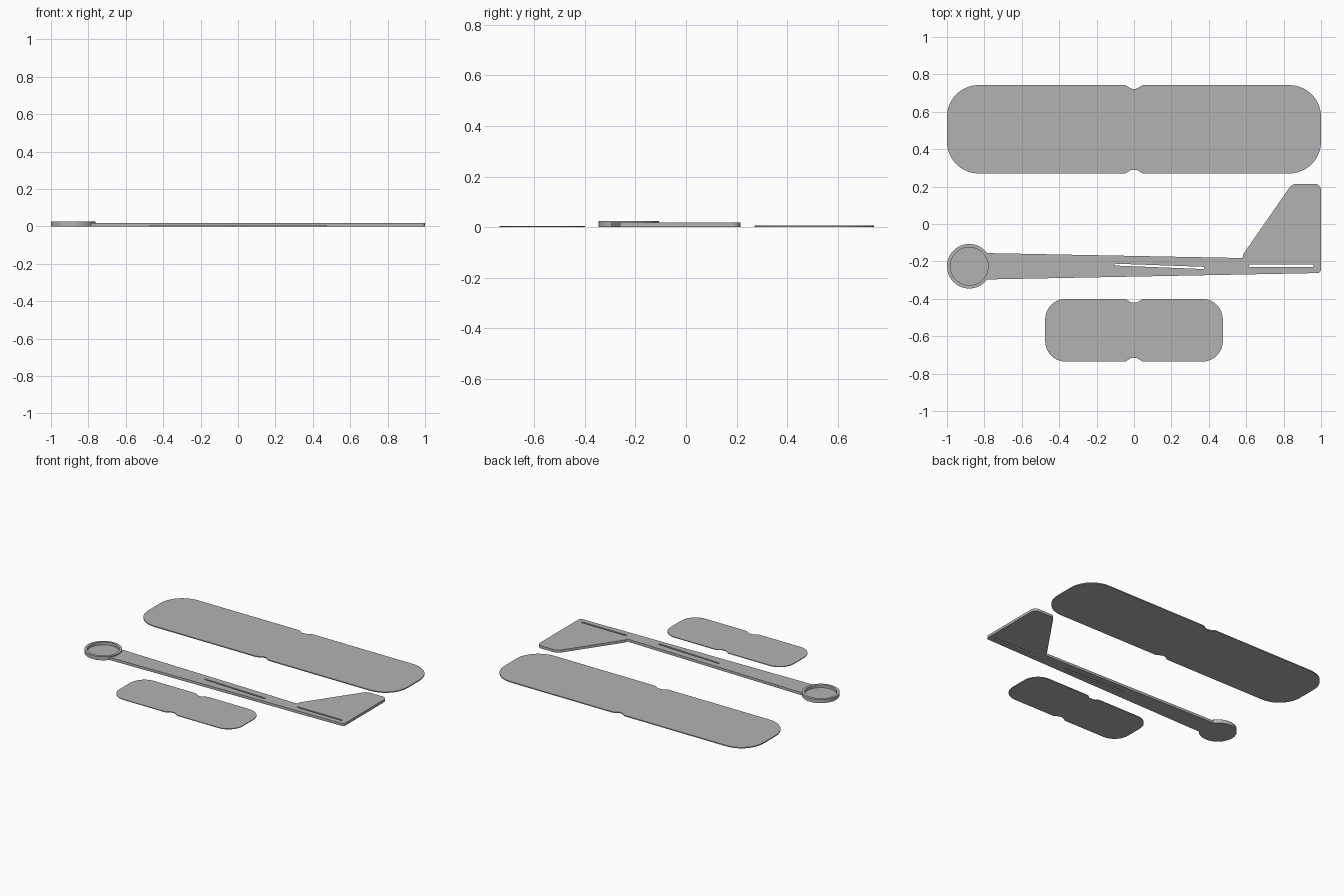
import bpy, bmesh
from math import cos, sin, tan, pi, sqrt, atan2
from mathutils import Vector, Matrix

default_cube = bpy.data.objects.get("Cube")
if default_cube:
    bpy.data.objects.remove(default_cube, do_unlink=True)

grey = bpy.data.materials.new("light grey")
grey.use_nodes = True
colour = (0.45, 0.45, 0.45, 1)
grey.diffuse_color = colour
grey.node_tree.nodes["Principled BSDF"].inputs["Base Color"].default_value = colour


def rounded(corners, steps=10):
    """Turn (x, y, radius) corners into an outline with filleted corners."""
    outline = []
    for i, (x, y, radius) in enumerate(corners):
        here = Vector((x, y))
        if radius == 0:
            outline.append(here)
            continue
        before = (Vector(corners[i - 1][:2]) - here).normalized()
        after = (Vector(corners[(i + 1) % len(corners)][:2]) - here).normalized()
        half = before.angle(after) / 2
        centre = here + (before + after).normalized() * radius / sin(half)
        start = here + before * radius / tan(half) - centre
        end = here + after * radius / tan(half) - centre
        sweep = start.angle_signed(end)
        for k in range(steps + 1):
            turn = Matrix.Rotation(-sweep * k / steps, 2)
            outline.append(centre + turn @ start)
    return outline


def finish(obj):
    """Weld, orient, colour and shade a part."""
    bm = bmesh.new()
    bm.from_mesh(obj.data)
    bmesh.ops.remove_doubles(bm, verts=bm.verts, dist=0.0001)
    bmesh.ops.recalc_face_normals(bm, faces=bm.faces)
    bm.to_mesh(obj.data)
    bm.free()
    obj.data.materials.clear()
    obj.data.materials.append(grey)
    bpy.ops.object.select_all(action='DESELECT')
    obj.select_set(True)
    bpy.context.view_layer.objects.active = obj
    bpy.ops.object.shade_smooth_by_angle()


def plate(name, outlines, thickness):
    """Flat sheet standing on the ground; inner outlines become slots."""
    curve = bpy.data.curves.new(name, 'CURVE')
    curve.dimensions = '2D'
    curve.fill_mode = 'BOTH'
    curve.extrude = thickness / 2
    for outline in outlines:
        spline = curve.splines.new('POLY')
        spline.points.add(len(outline) - 1)
        for point, (x, y) in zip(spline.points, outline):
            point.co = (x, y, 0, 1)
        spline.use_cyclic_u = True
    obj = bpy.data.objects.new(name, curve)
    obj.location.z = thickness / 2
    bpy.context.collection.objects.link(obj)
    bpy.ops.object.select_all(action='DESELECT')
    obj.select_set(True)
    bpy.context.view_layer.objects.active = obj
    bpy.ops.object.convert(target='MESH')
    finish(bpy.context.view_layer.objects.active)


def notched_panel(name, half_span, low, high, radius, thickness):
    """Rounded panel with a small notch in the middle of each long edge."""
    notch = [(-0.045, 0, 0.03), (-0.015, 0.02, 0.02),
             (0.015, 0.02, 0.02), (0.045, 0, 0.03)]
    corners = [(-half_span, low, radius)]
    corners += [(x, low + d, r) for x, d, r in notch]
    corners += [(half_span, low, radius), (half_span, high, radius)]
    corners += [(-x, high - d, r) for x, d, r in notch]
    corners += [(-half_span, high, radius)]
    plate(name, [rounded(corners)], thickness)


# Wing and tailplane
notched_panel("wing", 1.0, 0.27, 0.743, 0.17, 0.007)
notched_panel("tailplane", 0.475, -0.736, -0.4, 0.11, 0.005)

# Fuselage with fin, ending in an arc against the nose ring
nose_x, nose_y, nose_r = -0.881, -0.226, 0.119
arc_r = nose_r - 0.002
arc = []
for k in range(17):
    a = 0.64 - 1.28 * k / 16
    arc.append((nose_x + arc_r * cos(a), nose_y + arc_r * sin(a), 0))
body = [(-0.765, -0.296, 0), (1, -0.262, 0.02), (1, 0.215, 0.035),
        (0.845, 0.215, 0.05), (0.585, -0.16, 0.02), (0.58, -0.182, 0.006),
        (-0.765, -0.156, 0)]
wing_slot = [(-0.105, -0.222, 0.004), (0.375, -0.241, 0.004),
             (0.375, -0.229, 0.004), (-0.105, -0.212, 0.004)]
tail_slot = [(0.615, -0.229, 0.004), (0.96, -0.229, 0.004),
             (0.96, -0.217, 0.004), (0.615, -0.217, 0.004)]
plate("fuselage", [rounded(body + arc), rounded(wing_slot, 4),
                   rounded(tail_slot, 4)], 0.018)

# Nose cup: turned dish with a raised rim
inner, height, floor = 0.101, 0.025, 0.006
profile = [(0, 0), (nose_r, 0), (nose_r, height), (inner, height),
           (inner, floor), (0, floor)]
bm = bmesh.new()
verts = [bm.verts.new((r, 0, z)) for r, z in profile]
edges = [bm.edges.new(pair) for pair in zip(verts, verts[1:])]
bmesh.ops.spin(bm, geom=verts + edges, cent=(0, 0, 0), axis=(0, 0, 1),
               angle=2 * pi, steps=64, use_merge=True)
mesh = bpy.data.meshes.new("nose_cup")
bm.to_mesh(mesh)
bm.free()
cup = bpy.data.objects.new("nose_cup", mesh)
cup.location = (nose_x, nose_y, 0)
bpy.context.collection.objects.link(cup)
finish(cup)
